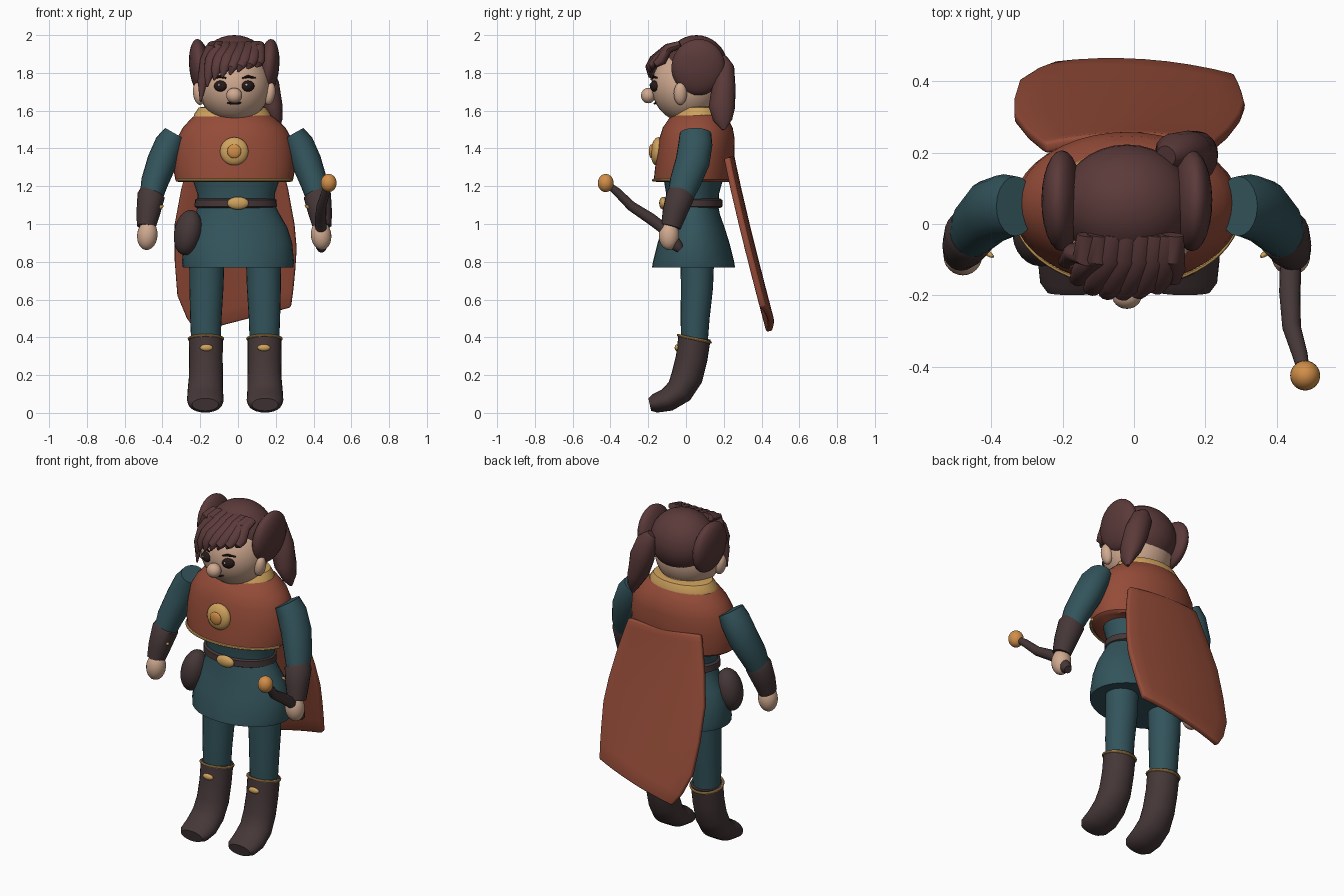
import bpy, bmesh, math
from mathutils import Vector, Matrix, Euler

if "Cube" in bpy.data.objects:
    bpy.data.objects.remove(bpy.data.objects["Cube"], do_unlink=True)

MID = -0.02          # body centre line in x
SIDES = (("left", 1), ("right", -1))
made = []


def material(name, r, g, b):
    m = bpy.data.materials.new(name)
    m.diffuse_color = (r, g, b, 1)
    m.use_nodes = True
    bsdf = m.node_tree.nodes["Principled BSDF"]
    bsdf.inputs["Base Color"].default_value = (r, g, b, 1)
    bsdf.inputs["Roughness"].default_value = 0.8
    return m


SKIN = material("skin", .63, .40, .28)
HAIR = material("hair_brown", .105, .042, .042)
RED = material("rust_red", .30, .072, .04)
TEAL = material("dark_teal", .032, .088, .105)
LEATHER = material("dark_leather", .060, .038, .039)
GOLD = material("gold", .62, .36, .11)
ORANGE = material("amber", .64, .27, .065)
DARK = material("eye_dark", .02, .01, .01)
WHITE = material("glint_white", .8, .8, .8)


def finish(name, bm, mat):
    bmesh.ops.recalc_face_normals(bm, faces=bm.faces)
    me = bpy.data.meshes.new(name)
    bm.to_mesh(me)
    bm.free()
    me.materials.append(mat)
    ob = bpy.data.objects.new(name, me)
    bpy.context.collection.objects.link(ob)
    made.append(ob)
    return ob


def ball(name, mat, loc, radii, rot=(0, 0, 0), seg=24):
    bm = bmesh.new()
    mx = Matrix.LocRotScale(Vector(loc), Euler(rot), Vector(radii))
    bmesh.ops.create_uvsphere(bm, u_segments=seg, v_segments=seg // 2 + 2, radius=1, matrix=mx)
    return finish(name, bm, mat)


def skin_rings(name, mat, rings, n):
    bm = bmesh.new()
    loops = [[bm.verts.new(p) for p in ring] for ring in rings]
    for a, b in zip(loops, loops[1:]):
        for i in range(n):
            j = (i + 1) % n
            bm.faces.new((a[i], a[j], b[j], b[i]))
    bm.faces.new(loops[0])
    bm.faces.new(loops[-1])
    return finish(name, bm, mat)


def loft(name, mat, rows, n=32):
    """Stack of level ellipses: (x, y, z, rx, ry)."""
    angles = [math.tau * i / n for i in range(n)]
    return skin_rings(name, mat, [[(x + rx * math.cos(a), y + ry * math.sin(a), z) for a in angles]
                                  for x, y, z, rx, ry in rows], n)


def tube(name, mat, path, radii, ref=(1, 0, 0), n=16):
    """Sweep along a path; radii are (along ref, across ref) pairs or single numbers."""
    pts = [Vector(p) for p in path]
    rings = []
    for k, p in enumerate(pts):
        t = (pts[min(k + 1, len(pts) - 1)] - pts[max(k - 1, 0)]).normalized()
        u = Vector(ref)
        u = (u - t * u.dot(t)).normalized()
        v = t.cross(u)
        r = radii[k] if isinstance(radii, (list, tuple)) else radii
        ru, rv = r if isinstance(r, tuple) else (r, r)
        rings.append([p + u * ru * math.cos(math.tau * i / n) + v * rv * math.sin(math.tau * i / n)
                      for i in range(n)])
    return skin_rings(name, mat, rings, n)


def arc(cx, cy, z, rx, ry, start, end, steps):
    angles = [math.radians(start + (end - start) * i / steps) for i in range(steps + 1)]
    return [(cx + rx * math.cos(a), cy + ry * math.sin(a), z) for a in angles]


# Tunic, belt and pouch
loft("tunic_skirt", TEAL, [(0, .04, .77, .292, .22), (0, .04, .80, .297, .215), (0, .04, .90, .287, .19),
                           (0, .04, .98, .262, .165), (0, .035, 1.05, .222, .145),
                           (-.01, .035, 1.10, .205, .135)])
loft("tunic_waist", TEAL, [(-.01, .035, 1.08, .205, .137), (-.01, .035, 1.16, .205, .14),
                           (-.01, .04, 1.25, .235, .16)])
loft("belt", LEATHER, [(-.012, .037, 1.085, .205, .143), (-.012, .037, 1.092, .218, .156),
                       (-.012, .037, 1.128, .216, .155), (-.012, .037, 1.135, .203, .142)])
ball("belt_buckle", GOLD, (0, -.12, 1.11), (.057, .022, .034))
ball("hip_pouch", LEATHER, (-.265, -.035, .955), (.072, .085, .122), (0, .2, .3))

# Shoulder mantle, collar and brooch
loft("mantle", RED, [(-.02, .04, 1.222, .295, .198), (-.02, .04, 1.235, .312, .21), (-.02, .043, 1.28, .32, .209),
                     (-.02, .05, 1.36, .318, .206), (-.02, .058, 1.45, .305, .2),
                     (-.02, .062, 1.51, .272, .185), (-.025, .066, 1.56, .222, .155),
                     (-.03, .07, 1.60, .165, .115)], 40)
tube("mantle_trim", GOLD, arc(-.02, .04, 1.232, .314, .212, 195, 345, 24), .008, (0, 0, 1), 8)
loft("collar", GOLD, [(-.03, .065, 1.57, .205, .142), (-.03, .068, 1.585, .2, .138),
                      (-.03, .07, 1.617, .178, .12), (-.03, .07, 1.622, .14, .09)])
ball("brooch_disc", GOLD, (MID, -.152, 1.385), (.075, .034, .075), (-.08, 0, 0))
ball("brooch_gem", ORANGE, (MID, -.183, 1.385), (.037, .014, .037))

# Back cape: rows between the left and right edges, from hem to top
bm = bmesh.new()
edges = [(-.22, .43, .28, .56), (-.27, .50, .292, .65), (-.32, .62, .302, .75), (-.334, .80, .31, .87),
         (-.334, 1.0, .298, 1.0), (-.30, 1.18, .265, 1.18), (-.262, 1.33, .232, 1.31), (-.25, 1.37, .22, 1.35)]
cols = 9
grid = []
for xa, za, xb, zb in edges:
    row = []
    for c in range(cols):
        f = c / (cols - 1)
        z = za + (zb - za) * f
        y = .213 + .225 * (max(0, 1.37 - z) / .93) ** 1.1 + .025 * (1 - (2 * f - 1) ** 2)
        row.append(bm.verts.new((xa + (xb - xa) * f, y, z)))
    grid.append(row)
for a, b in zip(grid, grid[1:]):
    for i in range(cols - 1):
        bm.faces.new((a[i], a[i + 1], b[i + 1], b[i]))
cape = finish("back_cape", bm, RED)
solid = cape.modifiers.new("thickness", "SOLIDIFY")
solid.thickness, solid.offset = .034, 0
bevel = cape.modifiers.new("soft_rim", "BEVEL")
bevel.width, bevel.segments = .01, 2

# Legs, boots, arms and hands
for side, s in SIDES:
    x = -.015 + s * .155
    loft(side + "_leg", TEAL, [(x, .045, .37, .078, .07), (x, .048, .5, .083, .077),
                               (x - s * .003, .058, .66, .09, .085), (x - s * .005, .06, .84, .094, .09)], 24)
    tube(side + "_boot", LEATHER,
         [(x, .045, .40), (x, .03, .29), (x, .005, .19), (x + s * .003, -.035, .115),
          (x + s * .003, -.10, .068), (x + s * .003, -.165, .05), (x + s * .003, -.192, .044)],
         [(.09, .086), (.089, .084), (.09, .084), (.094, .074), (.097, .062), (.09, .05), (.07, .034)], n=24)
    tube(side + "_boot_trim", GOLD,
         [(p[0], p[1], .392 - (p[1] - .045) * .22) for p in arc(x, .044, 0, .09, .086, 0, 360, 28)],
         .007, (0, 0, 1), 8)
    ball(side + "_boot_buckle", GOLD, (x - s * .003, -.046, .345), (.034, .014, .018), seg=16)

    def m(px, y, z):
        return (MID + s * (px - MID), y, z)
    tube(side + "_sleeve", TEAL,
         [m(.292, .05, 1.478), m(.322, .05, 1.425), m(.362, .035, 1.33), m(.402, -.005, 1.22), m(.43, -.045, 1.10)],
         [(.084, .062), (.09, .078), (.091, .08), (.082, .072), (.06, .055)], (0, 1, 0), 20)
    tube(side + "_cuff", LEATHER,
         [m(.414, -.026, 1.165), m(.42, -.03, 1.15), m(.435, -.06, 1.06), m(.446, -.08, .985)],
         [(.068, .067), (.075, .073), (.065, .063), (.053, .05)], (0, 1, 0), 20)
    ball(side + "_cuff_stud", GOLD, m(.37, -.082, 1.09), (.022, .008, .009), (0, s * .4, s * .6), 12)
    ball(side + "_hand", SKIN, m(.44, -.09, .94), (.054, .054, .078), (0, -s * .1, 0))

# Wand held in the left hand
tube("wand", LEATHER, [(.442, -.03, .865), (.442, -.045, .88), (.44, -.09, .955), (.437, -.19, 1.03),
                       (.442, -.29, 1.095), (.465, -.365, 1.17), (.477, -.42, 1.215)],
     [.022, .031, .03, .03, .026, .022, .016])
ball("wand_orb", ORANGE, (.48, -.425, 1.217), (.042, .042, .048))

# Head and face
ball("head", SKIN, (MID, 0, 1.73), (.19, .182, .192), seg=32)
loft("neck", SKIN, [(-.02, .06, 1.52, .12, .1), (-.02, .05, 1.66, .12, .1)])
ball("nose", SKIN, (MID, -.2, 1.68), (.042, .038, .041))
for side, s in SIDES:
    ex = MID + s * .073
    ball(side + "_ear", SKIN, (MID + s * .188, -.03, 1.69), (.03, .035, .06), (0, s * .15, 0))
    ball(side + "_eye", DARK, (ex, -.167, 1.73), (.035, .022, .029), (0, 0, s * .35))
    ball(side + "_eye_glint", WHITE, (ex - .008, -.19, 1.737), (.006, .004, .006), seg=8)
    tube(side + "_brow", DARK, [(ex - s * .03, -.179, 1.772), (ex, -.174, 1.781), (ex + s * .04, -.153, 1.773)],
         [.004, .008, .004], (0, 0, 1), 8)
tube("mouth", DARK, [(MID - .036, -.160, 1.643), (MID - .015, -.166, 1.638), (MID + .015, -.166, 1.638),
                     (MID + .036, -.160, 1.643)], [.004, .006, .006, .004], (0, 0, 1), 8)

# Hair: cap, side bunches, swept fringe and one tail
ball("hair_cap", HAIR, (MID, .055, 1.825), (.188, .168, .175), seg=32)
for side, s in SIDES:
    ball(side + "_hair_bunch", HAIR, (MID + s * .182, .065, 1.83), (.056, .142, .15), (-.1, s * .1, 0))
locks = [(-.13, -.165, -.198, 1.645, -.105), (-.10, -.14, -.165, 1.725, -.155), (-.06, -.10, -.127, 1.76, -.182),
         (-.02, -.06, -.085, 1.775, -.194), (.02, -.015, -.043, 1.79, -.196),
         (.06, .03, 0, 1.805, -.192), (.09, .072, .05, 1.82, -.18), (.11, .108, .095, 1.83, -.155)]
for i, (xa, xb, xc, tip, yt) in enumerate(locks):
    tube(f"fringe_lock_{i + 1}", HAIR,
         [(xa, -.03, 1.95), (xa - .005, -.095, 1.93), (xb, yt + .025, 1.865), (xc + .01, yt, (1.865 + tip) / 2),
          (xc, yt, tip)], [(.03, .02), (.038, .026), (.036, .028), (.026, .02), (.004, .004)], n=12)
tube("hair_tail", HAIR, [(.09, .19, 1.875), (.115, .205, 1.83), (.15, .2, 1.73), (.182, .19, 1.62),
                         (.205, .195, 1.55), (.212, .2, 1.5)],
     [(.03, .03), (.06, .05), (.07, .062), (.055, .07), (.032, .05), (.008, .01)])

# Smooth shading with sharp creases
bpy.ops.object.select_all(action="DESELECT")
for ob in made:
    ob.select_set(True)
bpy.context.view_layer.objects.active = made[0]
bpy.ops.object.shade_smooth_by_angle(angle=math.radians(40))
